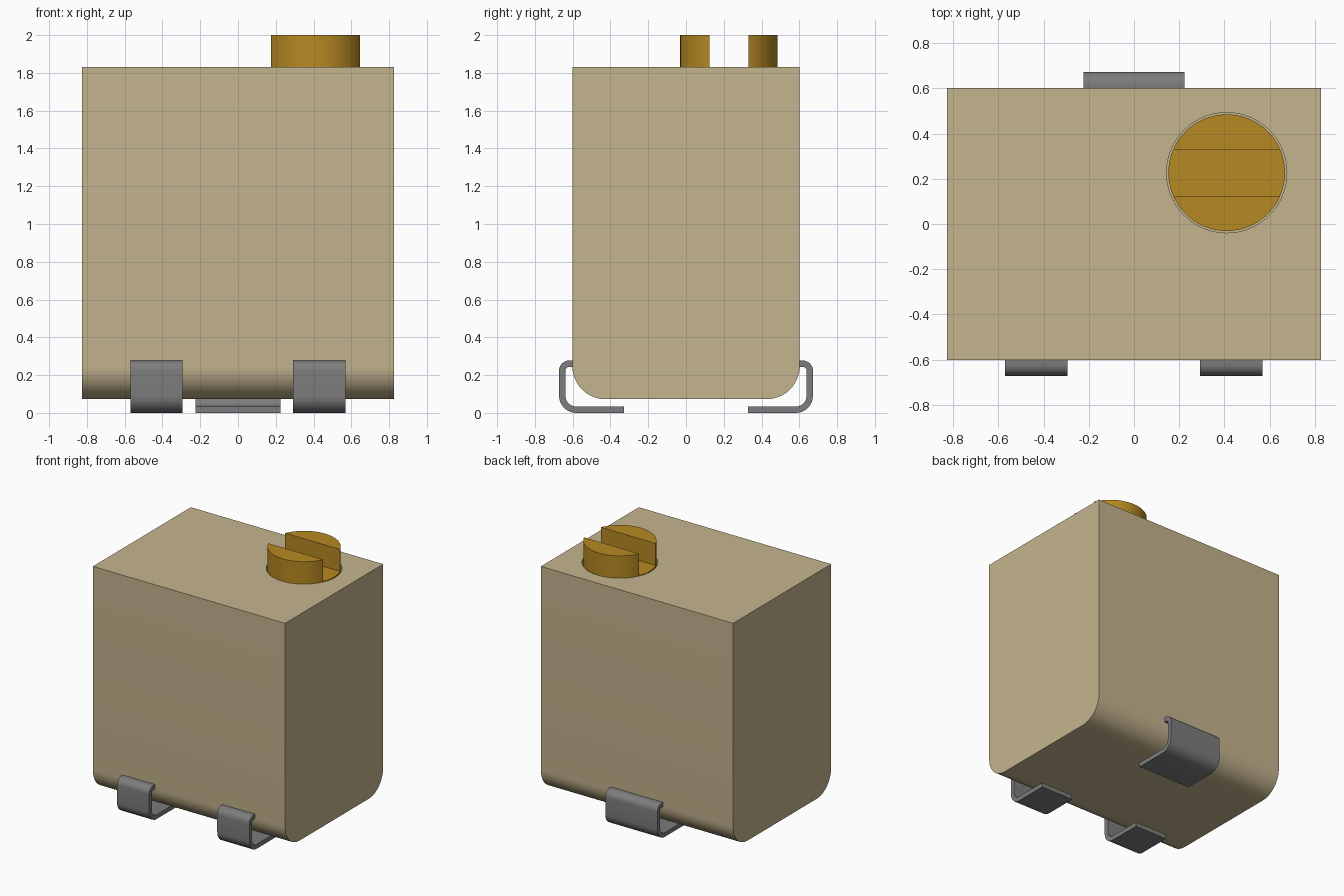
import bpy
import bmesh
import math
from mathutils import Vector

cube = bpy.data.objects.get("Cube")
if cube:
    bpy.data.objects.remove(cube, do_unlink=True)


def make_material(name, rgb):
    m = bpy.data.materials.new(name)
    m.diffuse_color = (*rgb, 1)
    m.use_nodes = True
    m.node_tree.nodes["Principled BSDF"].inputs["Base Color"].default_value = (*rgb, 1)
    return m


tan = make_material("tan_plastic", (0.56, 0.46, 0.275))
brass = make_material("brass", (0.475, 0.252, 0.016))
steel = make_material("grey_metal", (0.205, 0.205, 0.205))


def rounded(corners, steps=12):
    """Turn (y, z, radius) right-angle corners into an outline with arcs."""
    pts = []
    for i, (y, z, r) in enumerate(corners):
        p = Vector((y, z))
        if r == 0:
            pts.append(p)
            continue
        u = (Vector(corners[i - 1][:2]) - p).normalized()
        v = (Vector(corners[(i + 1) % len(corners)][:2]) - p).normalized()
        c = p + r * (u + v)
        for k in range(steps + 1):
            t = math.pi / 2 * k / steps
            pts.append(c - r * (v * math.cos(t) + u * math.sin(t)))
    return pts


def finish(name, bm, mat):
    bmesh.ops.recalc_face_normals(bm, faces=bm.faces[:])
    me = bpy.data.meshes.new(name)
    bm.to_mesh(me)
    bm.free()
    me.materials.append(mat)
    ob = bpy.data.objects.new(name, me)
    bpy.context.collection.objects.link(ob)
    return ob


def prism(name, outline, x0, x1, mat):
    """Extrude a y-z outline from x0 to x1."""
    bm = bmesh.new()
    face = bm.faces.new([bm.verts.new((x0, p[0], p[1])) for p in outline])
    ext = bmesh.ops.extrude_face_region(bm, geom=[face])["geom"]
    verts = [g for g in ext if isinstance(g, bmesh.types.BMVert)]
    bmesh.ops.translate(bm, verts=verts, vec=(x1 - x0, 0, 0))
    return finish(name, bm, mat)


def cylinder(name, x, y, radius, z0, z1, mat):
    bm = bmesh.new()
    bmesh.ops.create_cone(bm, cap_ends=True, segments=64, radius1=radius,
                          radius2=radius, depth=z1 - z0)
    bmesh.ops.translate(bm, verts=bm.verts[:], vec=(x, y, (z0 + z1) / 2))
    return finish(name, bm, mat)


def activate(ob):
    bpy.ops.object.select_all(action="DESELECT")
    ob.select_set(True)
    bpy.context.view_layer.objects.active = ob


def cut(ob, cutter):
    cutter.hide_render = True
    mod = ob.modifiers.new("cut", "BOOLEAN")
    mod.operation = "DIFFERENCE"
    mod.solver = "EXACT"
    mod.object = cutter
    activate(ob)
    bpy.ops.object.modifier_apply(modifier=mod.name)
    bpy.data.objects.remove(cutter, do_unlink=True)


TOP = 1.83
SX, SY = 0.41, 0.227   # screw centre

# Housing with rounded lower front and back edges, and a screw hole
housing = prism("housing", rounded([(-0.602, TOP, 0), (-0.602, 0.073, 0.175),
                                    (0.602, 0.073, 0.175), (0.602, TOP, 0)]),
                -0.827, 0.827, tan)
cut(housing, cylinder("hole_cutter", SX, SY, 0.266, 1.55, 2.1, tan))

# Adjusting screw with a wide slot
screw = cylinder("adjusting_screw", SX, SY, 0.258, 1.5, 2.0, brass)
slot = [(SY - 0.103, TOP), (SY + 0.103, TOP), (SY + 0.103, 2.2), (SY - 0.103, 2.2)]
cut(screw, prism("slot_cutter", slot, SX - 0.5, SX + 0.5, brass))

# Bent metal terminals: two in front, one behind
clip = rounded([(0.595, 0.277, 0), (0.672, 0.277, 0.052), (0.672, 0, 0.09),
                (0.329, 0, 0), (0.329, 0.034, 0), (0.638, 0.034, 0.056),
                (0.638, 0.243, 0.018), (0.595, 0.243, 0)], 8)
parts = [housing, screw]
for name, side, xc, half in (("front_right_terminal", -1, -0.432, 0.138),
                             ("front_left_terminal", -1, 0.43, 0.138),
                             ("back_terminal", 1, 0, 0.224)):
    outline = [(side * p[0], p[1]) for p in clip]
    parts.append(prism(name, outline, xc - half, xc + half, steel))

for ob in parts:
    activate(ob)
    bpy.ops.object.shade_smooth_by_angle(angle=math.radians(30))
